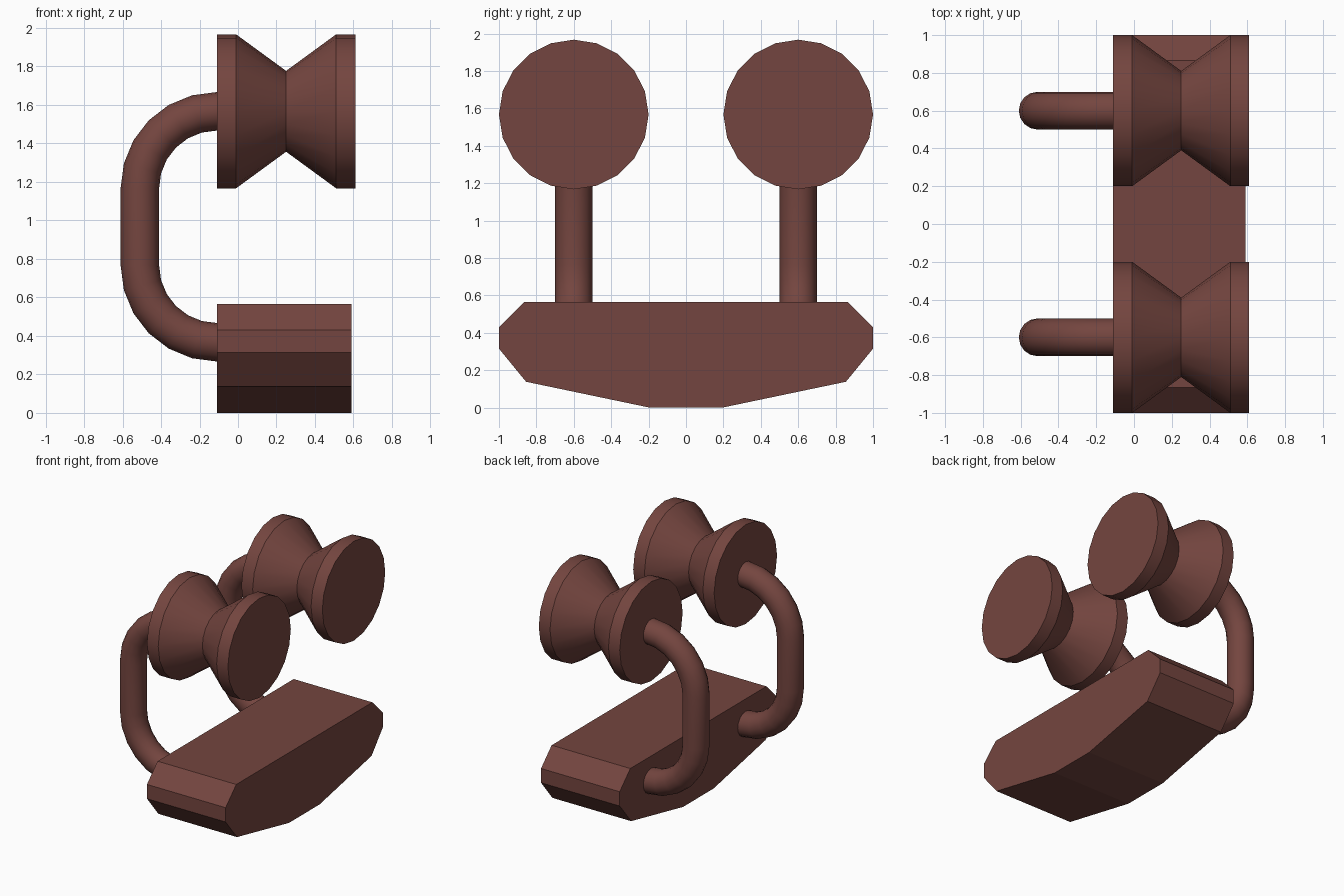
import bpy, bmesh, math
from mathutils import Vector

if "Cube" in bpy.data.objects:
    bpy.data.objects.remove(bpy.data.objects["Cube"])

mat = bpy.data.materials.new("reddish_brown")
mat.diffuse_color = (0.175, 0.060, 0.050, 1)
mat.use_nodes = True
mat.node_tree.nodes["Principled BSDF"].inputs["Base Color"].default_value = mat.diffuse_color

AXLE_Z, LOW_Z = 1.567, 0.367   # roller axis height, lower tube height
BACK = -0.11                   # x of the flat face the tubes join


def loft(name, rings, smooth=True):
    """Skin a list of point rings and cap both ends."""
    bm = bmesh.new()
    vs = [[bm.verts.new(p) for p in ring] for ring in rings]
    n = len(vs[0])
    for a, b in zip(vs, vs[1:]):
        for i in range(n):
            j = (i + 1) % n
            bm.faces.new((a[i], a[j], b[j], b[i]))
    bm.faces.new(vs[0])
    bm.faces.new(vs[-1])
    bmesh.ops.recalc_face_normals(bm, faces=bm.faces)
    me = bpy.data.meshes.new(name)
    bm.to_mesh(me)
    bm.free()
    me.materials.append(mat)
    ob = bpy.data.objects.new(name, me)
    bpy.context.collection.objects.link(ob)
    if smooth:
        bpy.ops.object.select_all(action='DESELECT')
        ob.select_set(True)
        bpy.context.view_layer.objects.active = ob
        bpy.ops.object.shade_smooth_by_angle(angle=math.radians(30))
    return ob


def circle(centre, u, v, r, n):
    angles = [2 * math.pi * i / n for i in range(n)]
    return [centre + r * (math.cos(a) * u + math.sin(a) * v) for a in angles]


# Base block: half outline mirrored in y, extruded along x
half = [(0.195, 0), (0.855, 0.138), (1, 0.315), (1, 0.43), (0.865, 0.565)]
outline = half + [(-y, z) for y, z in reversed(half)]
loft("base", [[(x, y, z) for y, z in outline] for x in (BACK, 0.59)], smooth=False)

# Tube path in x/z: two quarter bends joined by a straight upright
bend = [math.radians(15 * i) for i in range(7)]
path = [(BACK - 0.4 * math.sin(a), LOW_Z + 0.4 - 0.4 * math.cos(a), a) for a in bend]
path += [(BACK - 0.4 * math.sin(a), AXLE_Z - 0.4 + 0.4 * math.cos(a), math.pi - a)
         for a in reversed(bend)]

# Spool outline: distance along x, radius
spool = [(BACK, 0.4), (-0.01, 0.4), (0.25, 0.21), (0.51, 0.4), (0.61, 0.4)]

X, Y, Z = Vector((1, 0, 0)), Vector((0, 1, 0)), Vector((0, 0, 1))
for side, y in (("front", -0.6), ("back", 0.6)):
    # Pinched roller
    loft(side + "_roller",
         [circle(Vector((x, y, AXLE_Z)), Z, Y, r, 20) for x, r in spool])
    # Bent support tube
    loft(side + "_support_tube",
         [circle(Vector((x, y, z)), Y, math.sin(a) * X + math.cos(a) * Z, 0.1, 16)
          for x, z, a in path])
